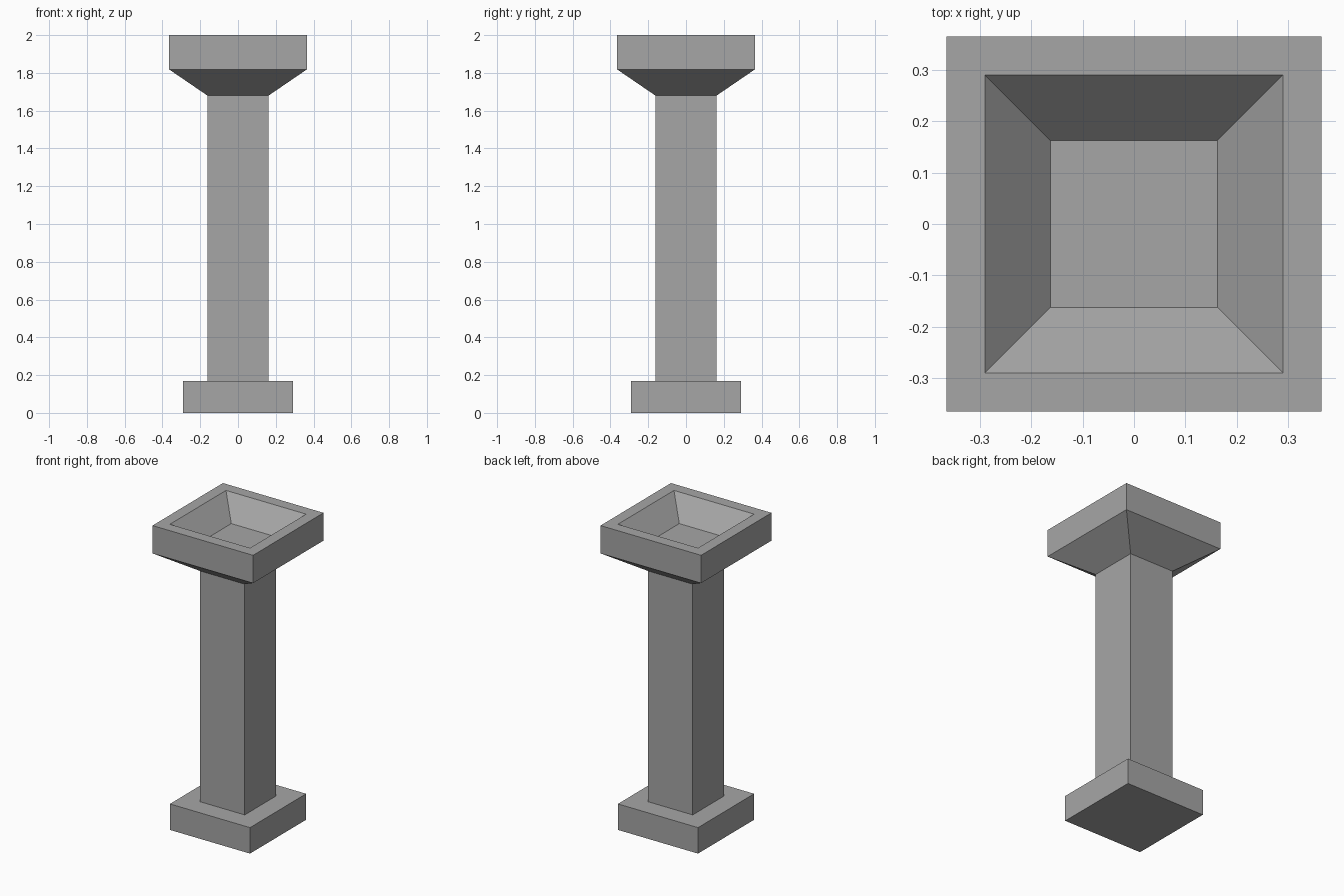
import bpy
import bmesh

cube = bpy.data.objects.get("Cube")
if cube:
    bpy.data.objects.remove(cube, do_unlink=True)

# Stone colour
stone = bpy.data.materials.new("grey_stone")
stone.use_nodes = True
GREY = (0.38, 0.38, 0.38, 1)
stone.diffuse_color = GREY
stone.node_tree.nodes["Principled BSDF"].inputs["Base Color"].default_value = GREY


def square_profile(name, profile):
    """Join square rings given as (half width, height) and cap both ends."""
    bm = bmesh.new()
    rings = [[bm.verts.new((sx * r, sy * r, z))
              for sx, sy in ((-1, -1), (1, -1), (1, 1), (-1, 1))]
             for r, z in profile]
    for low, high in zip(rings, rings[1:]):
        for i in range(4):
            j = (i + 1) % 4
            bm.faces.new((low[i], low[j], high[j], high[i]))
    bm.faces.new(rings[0][::-1])
    bm.faces.new(rings[-1])
    bmesh.ops.recalc_face_normals(bm, faces=bm.faces)
    mesh = bpy.data.meshes.new(name)
    bm.to_mesh(mesh)
    bm.free()
    mesh.materials.append(stone)
    obj = bpy.data.objects.new(name, mesh)
    bpy.context.collection.objects.link(obj)
    return obj


BASE, SHAFT, RIM = 0.29, 0.162, 0.364
BASE_TOP, NECK, RIM_LOW, TOP = 0.17, 1.68, 1.818, 2.0
FLOOR = 1.866

# Plinth and shaft
square_profile("base", [(BASE, 0), (BASE, BASE_TOP)])
square_profile("column", [(SHAFT, BASE_TOP), (SHAFT, NECK)])

# Flared basin: outside upward, over the rim, then down to the floor
square_profile("basin", [(SHAFT, NECK), (RIM, RIM_LOW), (RIM, TOP),
                         (BASE, TOP), (SHAFT, FLOOR)])
